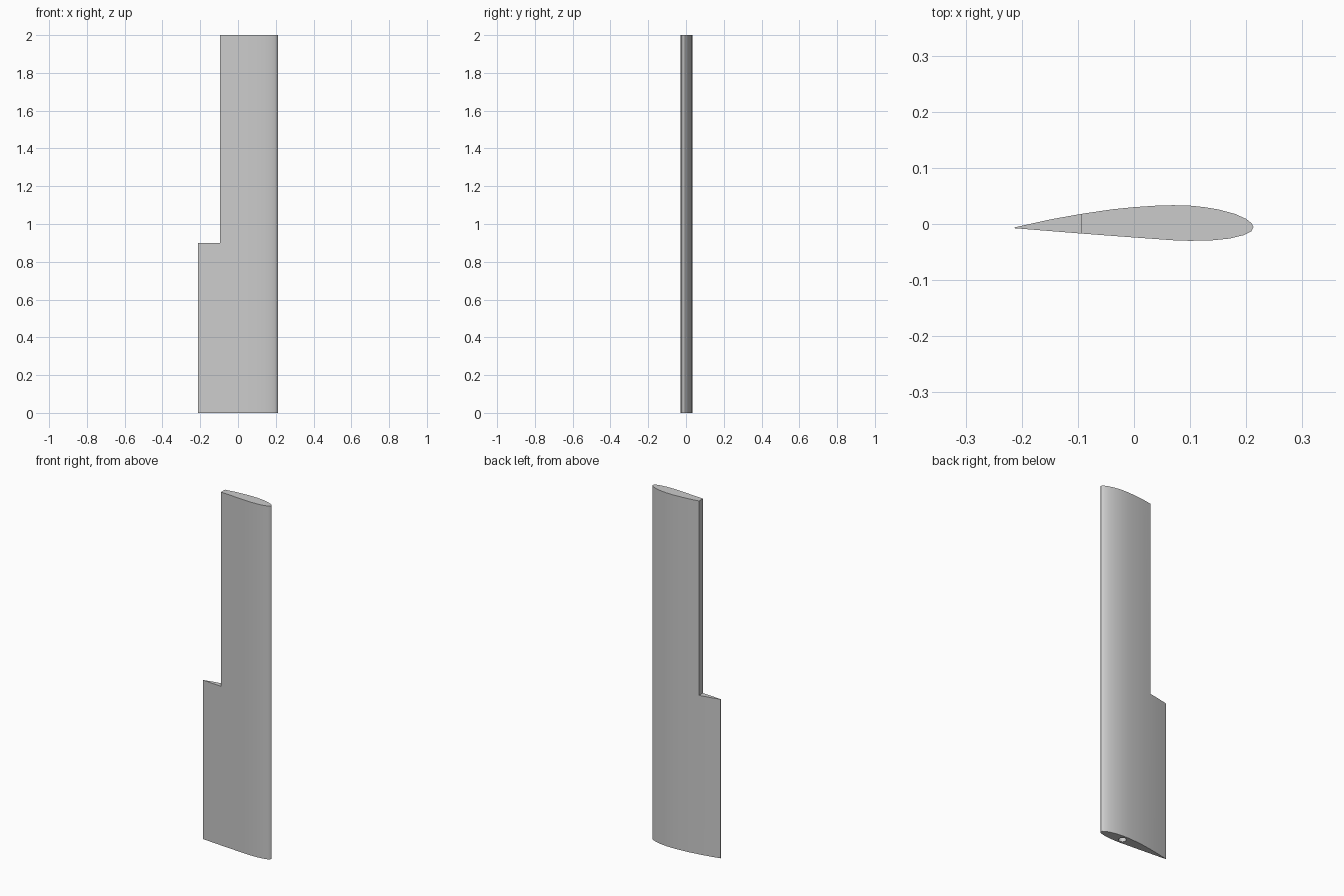
import bpy, bmesh, math
from mathutils import Vector

cube = bpy.data.objects.get("Cube")
if cube:
    bpy.data.objects.remove(cube, do_unlink=True)

STEP_Z, TOP_Z, CUT_X = 0.9, 2.0, -0.094

# Single flat grey
grey = bpy.data.materials.new("light grey")
grey.use_nodes = True
colour = (0.6, 0.6, 0.6, 1)
grey.diffuse_color = colour
grey.node_tree.nodes["Principled BSDF"].inputs["Base Color"].default_value = colour

# Aerofoil outline, trailing edge to rounded leading edge and back
upper = [(-0.213, -0.006), (-0.15, 0.008), (CUT_X, 0.018), (-0.04, 0.026), (0, 0.030),
         (0.04, 0.0327), (0.07, 0.0335), (0.1, 0.0327), (0.126, 0.030), (0.15, 0.026),
         (0.18, 0.018), (0.2, 0.009), (0.21, 0.001), (0.213, -0.005)]
lower = [(0.209, -0.013), (0.195, -0.020), (0.17, -0.026), (0.14, -0.029), (0.1, -0.030),
         (0.07, -0.029), (0, -0.024), (CUT_X, -0.017), (-0.213, -0.0075)]


def raise_face(bm, face, z):
    """Extrude one horizontal face up to height z and return the new cap."""
    result = bmesh.ops.extrude_face_region(bm, geom=[face])["geom"]
    for v in result:
        if isinstance(v, bmesh.types.BMVert):
            v.co.z = z
    if face.is_valid:
        bmesh.ops.delete(bm, geom=[face], context="FACES_ONLY")
    return next(f for f in result if isinstance(f, bmesh.types.BMFace))


# Wing: full chord below the step, shorter chord above it
bm = bmesh.new()
base = bm.faces.new([bm.verts.new((x, y, 0)) for x, y in upper + lower])
outline = list(base.verts)
cap = raise_face(bm, base, STEP_Z)
bm.faces.new(outline)
hinge = [v for v in cap.verts if abs(v.co.x - CUT_X) < 0.001]
bmesh.ops.connect_verts(bm, verts=hinge)
front_cap = max((f for f in bm.faces if all(abs(v.co.z - STEP_Z) < 1e-4 for v in f.verts)),
                key=lambda f: f.calc_center_median().x)
raise_face(bm, front_cap, TOP_Z)
bmesh.ops.recalc_face_normals(bm, faces=bm.faces)
mesh = bpy.data.meshes.new("wing_panel")
bm.to_mesh(mesh)
bm.free()
wing = bpy.data.objects.new("wing_panel", mesh)
bpy.context.collection.objects.link(wing)
mesh.materials.append(grey)

# Blind round socket for a spar in the root end
bpy.ops.mesh.primitive_cylinder_add(vertices=32, radius=0.02, depth=0.6,
                                    location=(0.077, 0.001, 0.1))
cutter = bpy.context.object
cutter.name = "spar_hole_cutter"
cutter.data.materials.append(grey)
cutter.hide_render = True
cutter.hide_set(True)
hole = wing.modifiers.new("spar_hole", "BOOLEAN")
hole.operation = "DIFFERENCE"
hole.solver = "EXACT"
hole.object = cutter

# Bake the socket, drop the cutter and smooth the curved skin
bpy.ops.object.select_all(action="DESELECT")
bpy.context.view_layer.objects.active = wing
wing.select_set(True)
bpy.ops.object.modifier_apply(modifier=hole.name)
bpy.data.objects.remove(cutter, do_unlink=True)
bpy.ops.object.shade_smooth_by_angle(angle=math.radians(40))
